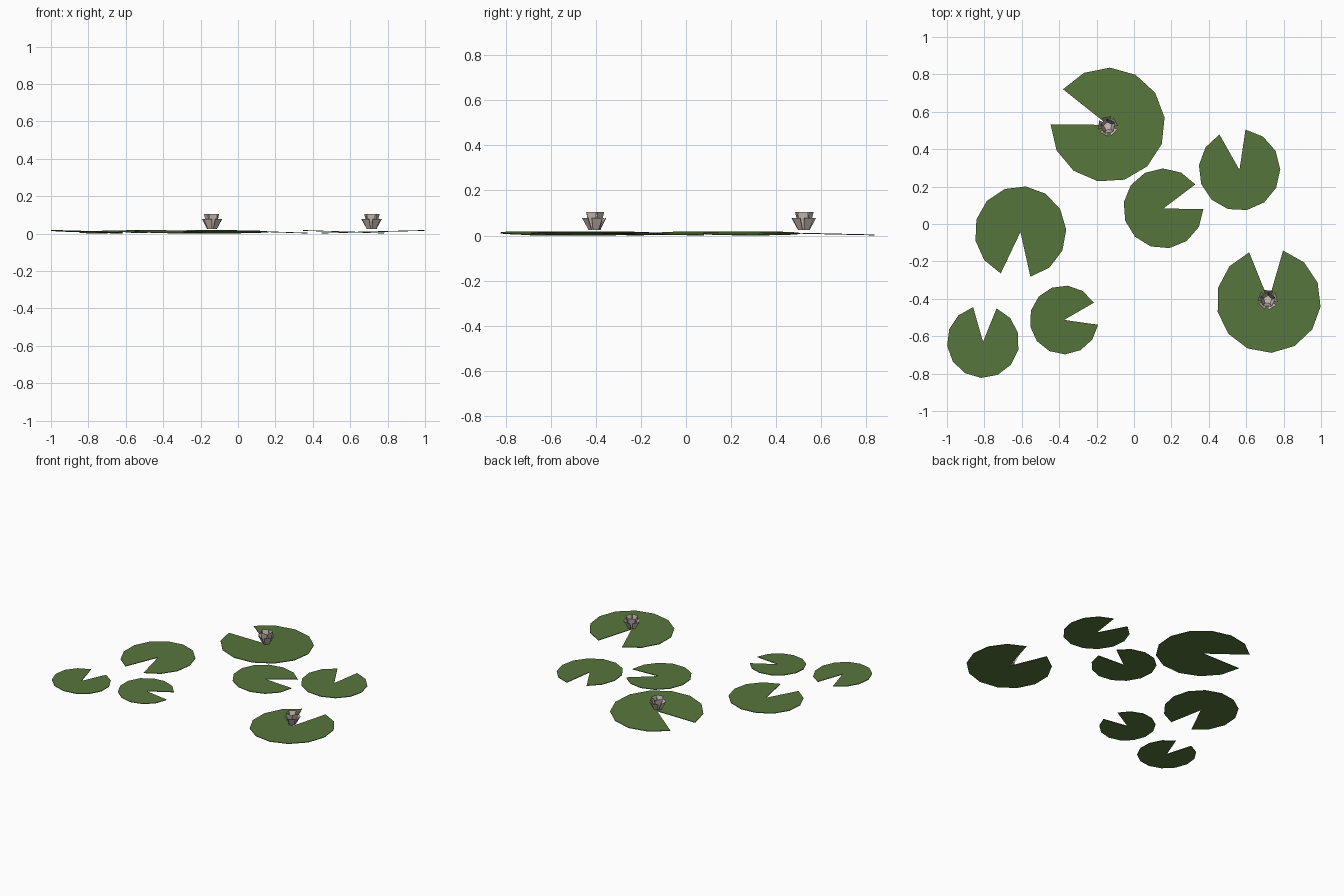
import bpy, bmesh, math
from math import cos, sin, radians

if "Cube" in bpy.data.objects:
    bpy.data.objects.remove(bpy.data.objects["Cube"])


def material(name, rgb):
    m = bpy.data.materials.new(name)
    m.diffuse_color = (*rgb, 1.0)
    m.use_nodes = True
    m.node_tree.nodes["Principled BSDF"].inputs["Base Color"].default_value = m.diffuse_color
    return m


GREEN = material("leaf green", (0.095, 0.18, 0.045))
PETAL = material("pale petal", (0.62, 0.54, 0.49))


def make_object(name, bm, mat, thickness):
    me = bpy.data.meshes.new(name)
    bm.to_mesh(me)
    bm.free()
    me.materials.append(mat)
    ob = bpy.data.objects.new(name, me)
    bpy.context.collection.objects.link(ob)
    sol = ob.modifiers.new("thickness", 'SOLIDIFY')
    sol.thickness = thickness
    sol.offset = -1
    return ob


# Lily pad: thin 12-segment fan with a wedge notch, leaning slightly
def lily_pad(name, x, y, r, notch, lean):
    bm = bmesh.new()
    centre = bm.verts.new((x, y, 0.012))
    rim = []
    for i in range(13):
        a = radians(notch + 19 + 322 * i / 12)
        dz = 0.007 * cos(a - radians(lean))
        rim.append(bm.verts.new((x + r * cos(a), y + r * sin(a), 0.012 + dz)))
    for a, b in zip(rim, rim[1:]):
        bm.faces.new((centre, a, b))
    make_object(name, bm, GREEN, 0.004)


# Flower: two rings of five flared petals around a small floor
def flower(name, x, y, turn):
    bm = bmesh.new()
    rings = [  # base radius, base half width, top radius, top half width, top z, turn
        (0.024, 0.013, 0.050, 0.025, 0.078, 0),
        (0.020, 0.012, 0.036, 0.023, 0.105, 36),
    ]
    for r0, w0, r1, w1, z1, offset in rings:
        for k in range(5):
            a = radians(turn + offset + 72 * k)

            def point(r, w, z):
                return bm.verts.new((x + r * cos(a) - w * sin(a),
                                     y + r * sin(a) + w * cos(a), z))
            bm.faces.new((point(r0, -w0, 0.026), point(r0, w0, 0.026),
                          point(r1, w1, z1), point(r1, -w1, z1)))
    floor = [bm.verts.new((x + 0.028 * cos(radians(turn + 36 * k)),
                           y + 0.028 * sin(radians(turn + 36 * k)), 0.028))
             for k in range(10)]
    bm.faces.new(floor)
    make_object(name, bm, PETAL, 0.002)


# x, y, radius, notch direction, uphill direction
pads = [
    (-0.14, 0.53, 0.306, 160.5, -90),
    (0.564, 0.289, 0.218, 100.5, 180),
    (0.157, 0.083, 0.214, 18, 180),
    (-0.607, -0.043, 0.245, -96.5, 60),
    (-0.807, -0.63, 0.193, 87, 200),
    (-0.374, -0.513, 0.184, 11, 120),
    (0.72, -0.41, 0.279, 93, 0),
]
for i, p in enumerate(pads):
    lily_pad(f"lily_pad_{i + 1}", *p)

flower("flower_back", -0.14, 0.523, 100)
flower("flower_front", 0.715, -0.405, 85)
